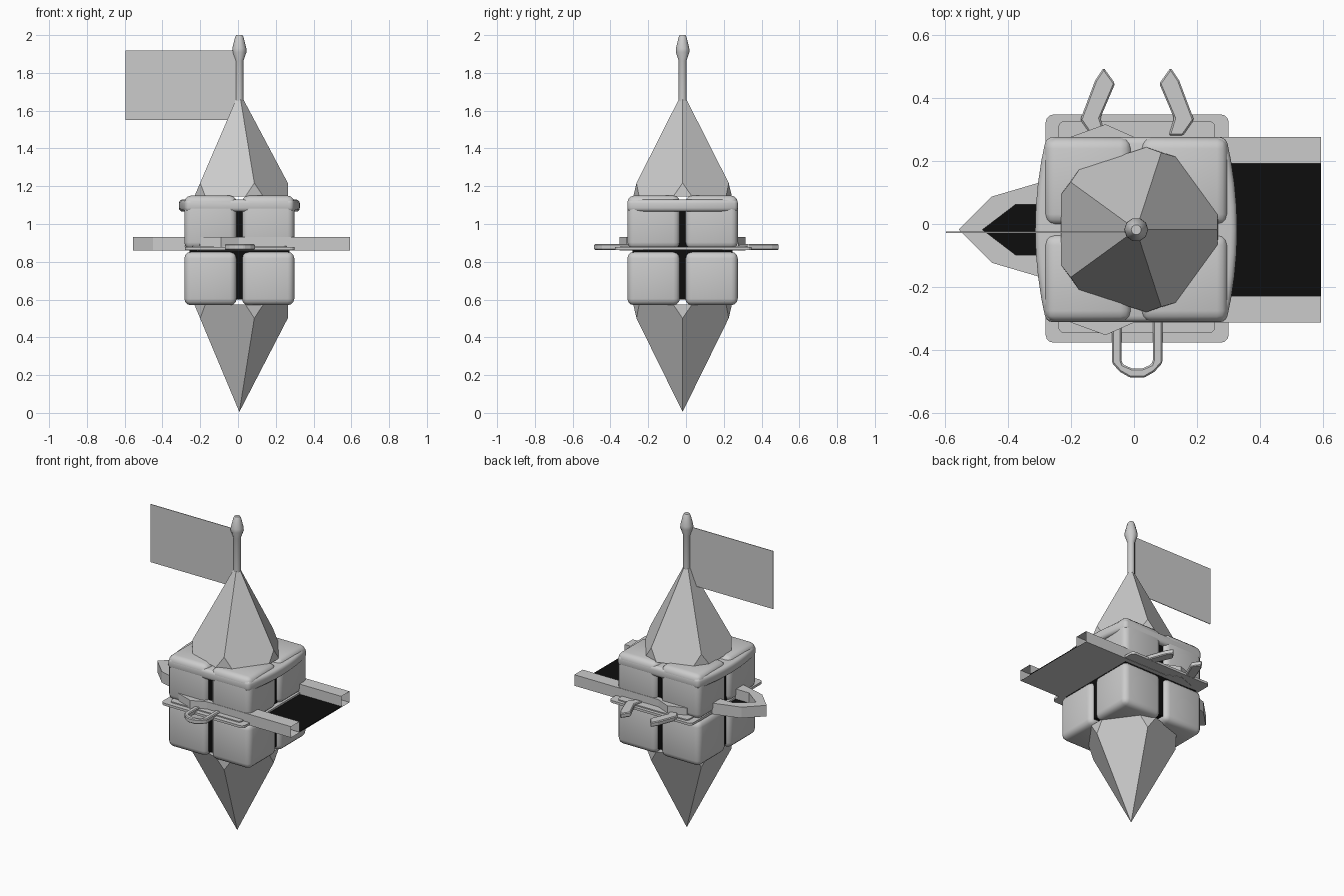
import bpy, bmesh, math

if "Cube" in bpy.data.objects:
    bpy.data.objects.remove(bpy.data.objects["Cube"])

CX, CY = 0.007, -0.018   # axis of the tower

black = bpy.data.materials.new("black")
black.diffuse_color = (0.004, 0.004, 0.004, 1)
black.use_nodes = True
black.node_tree.nodes["Principled BSDF"].inputs["Base Color"].default_value = black.diffuse_color


def finish(name, bm, smooth=False, mat=None, recalc=True):
    if recalc:
        bmesh.ops.recalc_face_normals(bm, faces=bm.faces[:])
    me = bpy.data.meshes.new(name)
    bm.to_mesh(me)
    bm.free()
    ob = bpy.data.objects.new(name, me)
    bpy.context.collection.objects.link(ob)
    if mat:
        me.materials.append(mat)
    if smooth:
        bpy.ops.object.select_all(action='DESELECT')
        ob.select_set(True)
        bpy.context.view_layer.objects.active = ob
        bpy.ops.object.shade_smooth_by_angle(angle=math.radians(40))
    return ob


def prism(name, pts, z0, z1, bevel=0, seg=1, smooth=False, mat=None, all_edges=True):
    """Extruded outline with optionally bevelled sharp edges."""
    bm = bmesh.new()
    lo = [bm.verts.new((x, y, z0)) for x, y in pts]
    hi = [bm.verts.new((x, y, z1)) for x, y in pts]
    n = len(pts)
    bm.faces.new(lo[::-1])
    bm.faces.new(hi)
    for i in range(n):
        j = (i + 1) % n
        bm.faces.new((lo[i], lo[j], hi[j], hi[i]))
    bmesh.ops.recalc_face_normals(bm, faces=bm.faces[:])
    if bevel:
        edges = [e for e in bm.edges if e.calc_face_angle(0) > 0.5]
        bmesh.ops.bevel(bm, geom=edges, offset=bevel, segments=seg,
                        profile=0.5, affect='EDGES', clamp_overlap=True)
    return finish(name, bm, smooth, mat)


def rect(x0, x1, y0, y1):
    return [(x0, y0), (x1, y0), (x1, y1), (x0, y1)]


def rounded(x0, x1, y0, y1, r):
    out = []
    for k, (x, y) in enumerate([(x1 - r, y1 - r), (x0 + r, y1 - r), (x0 + r, y0 + r), (x1 - r, y0 + r)]):
        for s in range(4):
            a = math.pi / 2 * (k + s / 3)
            out.append((x + r * math.cos(a), y + r * math.sin(a)))
    return out


# Eight rounded body blocks around a dark core
for sx in (-1, 1):
    for sy in (-1, 1):
        for lvl, z0, z1 in (("lower", 0.57, 0.853), ("upper", 0.868, 1.15)):
            xs = sorted((CX + sx * 0.014, CX + sx * 0.291))
            ys = sorted((CY + sy * 0.014, CY + sy * 0.292))
            prism(f"{lvl}_block_{sx}_{sy}", rect(*xs, *ys), z0, z1, 0.035, 3, True)
prism("dark_core", rect(CX - 0.265, CX + 0.265, CY - 0.265, CY + 0.265), 0.6, 1.12, mat=black)

# Rim band with bulging sides
band = []
for s in (1, -1):
    for i in range(9):
        t = (-1 + i / 4) * s
        band.append((CX + s * (0.32 - 0.035 * t * t), CY + 0.293 * t))
prism("rim_band", band, 1.065, 1.13, 0.02, 3, True)


# Pentagonal spires with clipped base corners
def spire(name, z_base, z_tip, r=0.295, t=0.13, s=0.18):
    bm = bmesh.new()
    tip = bm.verts.new((CX, CY, z_tip))
    c = [(CX + r * math.cos(k * math.tau / 5), CY + r * math.sin(k * math.tau / 5)) for k in range(5)]

    def mix(a, b, f, z):
        return bm.verts.new((a[0] + (b[0] - a[0]) * f, a[1] + (b[1] - a[1]) * f, z))
    up = [mix(p, (CX, CY), t, z_base + (z_tip - z_base) * t) for p in c]
    nxt = [mix(c[k], c[(k + 1) % 5], s, z_base) for k in range(5)]
    prv = [mix(c[k], c[k - 1], s, z_base) for k in range(5)]
    base = []
    for k in range(5):
        j = (k + 1) % 5
        bm.faces.new((tip, up[k], nxt[k], prv[j], up[j]))
        bm.faces.new((up[k], prv[k], nxt[k]))
        base += [prv[k], nxt[k]]
    bm.faces.new(base)
    finish(name, bm)


spire("roof_spire", 1.145, 1.70)
spire("keel_spire", 0.575, 0.005)

# Mast with finial, turned from a profile
bm = bmesh.new()
rings = []
for r, z in [(0.022, 1.6), (0.022, 1.865), (0.038, 1.91), (0.037, 1.93), (0.022, 1.99), (0.016, 2.0)]:
    rings.append([bm.verts.new((CX + r * math.cos(k * math.tau / 10),
                                CY + r * math.sin(k * math.tau / 10), z)) for k in range(10)])
for a, b in zip(rings, rings[1:]):
    for k in range(10):
        bm.faces.new((a[k], a[k - 9], b[k - 9], b[k]))
bm.faces.new(rings[0])
bm.faces.new(rings[-1])
finish("mast", bm, True)

# Flag
prism("flag", rect(-0.595, CX, -0.028, -0.024), 1.55, 1.918)

# Deck: open-ended gutter, pointed on the left, running out to the right
outer = [(0.592, 0.294), (0, 0.294), (-0.09, 0.334), (-0.2, 0.294), (-0.28, 0.155), (-0.45, 0.105), (-0.555, 0)]
inner = [(0.592, 0.21), (0, 0.21), (-0.09, 0.21), (-0.2, 0.2), (-0.28, 0.08), (-0.375, 0.08), (-0.48, 0)]


def both(half):
    return [(x, CY - y) for x, y in half] + [(x, CY + y) for x, y in half[-2::-1]]


bm = bmesh.new()
o, i_ = both(outer), both(inner)
loops = [[bm.verts.new((x, y, z)) for x, y in pts]
         for pts, z in ((o, 0.86), (o, 0.93), (i_, 0.93), (i_, 0.864))]
for a, b in zip(loops, loops[1:]):
    for k in range(len(a) - 1):
        bm.faces.new((a[k], a[k + 1], b[k + 1], b[k]))
n = len(o)
for k in range(n // 2):       # underside, paired across the middle
    q = [loops[0][k], loops[0][k + 1], loops[0][n - 2 - k], loops[0][n - 1 - k]]
    bm.faces.new(list(dict.fromkeys(q)))
finish("deck", bm)
prism("deck_floor", i_, 0.863, 0.866, mat=black)

# Thin waist plate with a raised inner step
prism("waist_plate", rounded(-0.28, 0.30, -0.376, 0.347, 0.025), 0.862, 0.877)
prism("waist_step", rounded(-0.24, 0.257, -0.346, 0.326, 0.02), 0.87, 0.884)

# Front handle: a flat bent loop
h_out = [(0.08, -0.30), (0.08, -0.44), (0.055, -0.468), (0.022, -0.487)]
h_in = [(0.05, -0.30), (0.05, -0.43), (0.045, -0.445), (0.015, -0.458)]
HX = 0.01
loop = ([(HX + x, y) for x, y in h_out] + [(HX - x, y) for x, y in h_out[::-1]]
        + [(HX - x, y) for x, y in h_in] + [(HX + x, y) for x, y in h_in[::-1]])
prism("front_handle", loop, 0.863, 0.893, 0.005)

# Pair of hooked prongs at the back
prong = [(-0.145, 0.28), (-0.18, 0.33), (-0.133, 0.455), (-0.106, 0.495), (-0.07, 0.445), (-0.117, 0.335), (-0.10, 0.28)]
for name, s in (("left_prong", 1), ("right_prong", -1)):
    prism(name, [(HX + s * x, y) for x, y in prong], 0.863, 0.893, 0.005)
